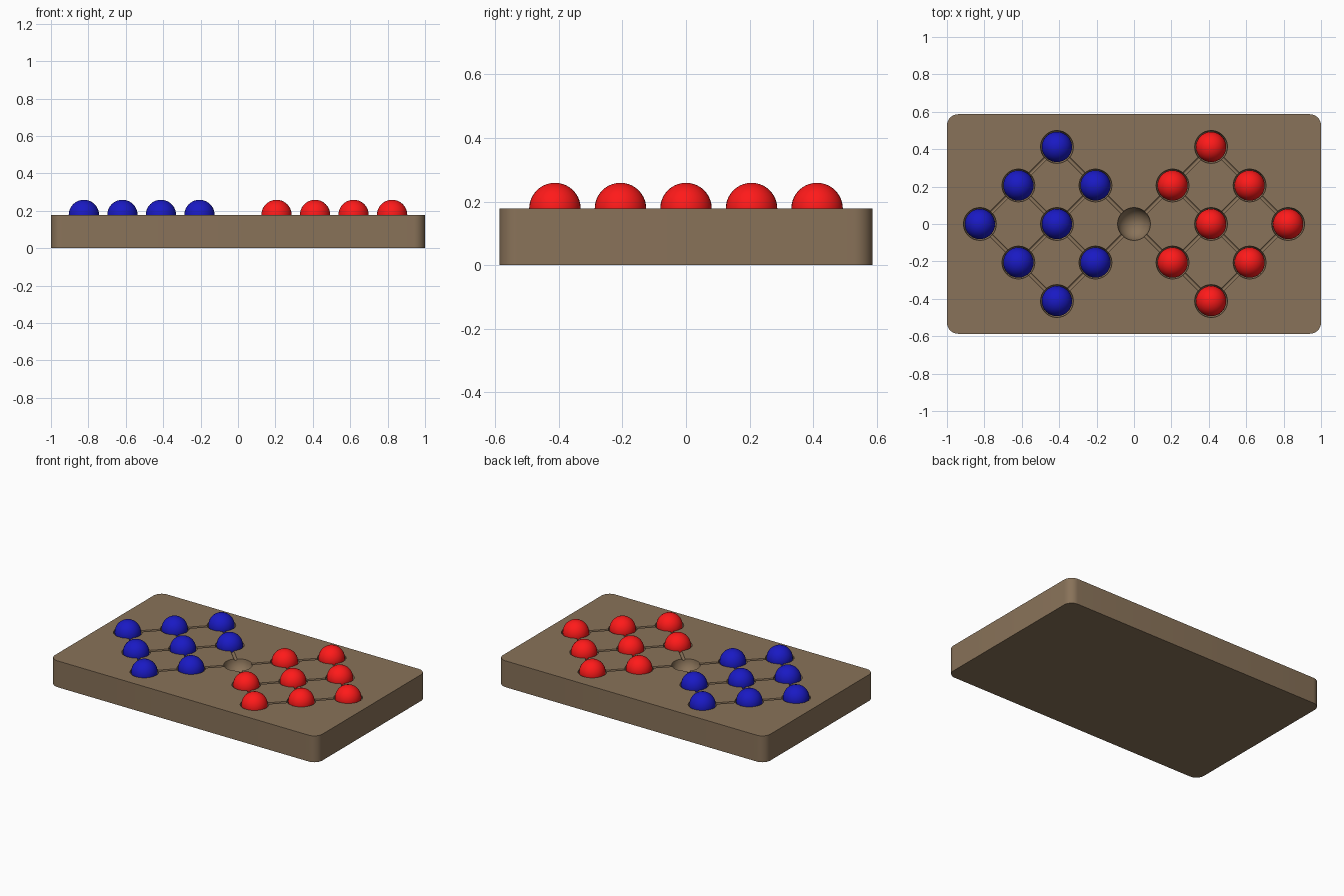
import bpy, bmesh, math
from mathutils import Matrix, Vector

if "Cube" in bpy.data.objects:
    bpy.data.objects.remove(bpy.data.objects["Cube"])

TOP = 0.178       # board thickness
STEP = 0.206      # half the diagonal spacing of the holes
PIT_R, BALL_R, GROOVE_R = 0.088, 0.081, 0.01


def material(name, rgb):
    m = bpy.data.materials.new(name)
    m.diffuse_color = (*rgb, 1)
    m.use_nodes = True
    m.node_tree.nodes["Principled BSDF"].inputs["Base Color"].default_value = m.diffuse_color
    return m


def make_object(name, bm, mat=None):
    me = bpy.data.meshes.new(name)
    bm.normal_update()
    bm.to_mesh(me)
    bm.free()
    ob = bpy.data.objects.new(name, me)
    bpy.context.collection.objects.link(ob)
    if mat:
        me.materials.append(mat)
    return ob


def smooth(ob):
    bpy.ops.object.select_all(action='DESELECT')
    ob.select_set(True)
    bpy.context.view_layer.objects.active = ob
    bpy.ops.object.shade_smooth_by_angle(angle=math.radians(35))


def spot(u, v):
    return Vector(((u + v) * STEP, (u - v) * STEP, TOP))


wood = material("wood", (0.25, 0.17, 0.10))
red = material("red", (1.0, 0.01, 0.01))
blue = material("blue", (0.01, 0.01, 0.55))

# Board: slab with rounded vertical corners
bm = bmesh.new()
bmesh.ops.create_cube(bm, size=1, matrix=Matrix.Translation((0, 0, TOP / 2))
                      @ Matrix.Diagonal((2, 1.174, TOP, 1)))
uprights = [e for e in bm.edges if abs(e.verts[0].co.z - e.verts[1].co.z) > 0.1]
bmesh.ops.bevel(bm, geom=uprights, offset=0.06, offset_type='OFFSET',
                segments=8, profile=0.5, affect='EDGES')
board = make_object("board", bm, wood)

# Two 3x3 diamonds that share the empty centre hole
sides = {1: red, -1: blue}
spots = [(s * i, s * j, s) for s in sides for i in range(3) for j in range(3) if i or j]

# Pit cutter: one sphere per hole
bm = bmesh.new()
for u, v, s in spots + [(0, 0, 1)]:
    bmesh.ops.create_uvsphere(bm, u_segments=32, v_segments=16, radius=PIT_R,
                              matrix=Matrix.Translation(spot(u, v)))
cutters = [make_object("pit_cutter", bm)]

# Groove cutters: one set of rods for each diagonal direction
for axis in (0, 1):
    bm = bmesh.new()
    for k in range(-2, 3):
        lo, hi = (-2, 2) if k == 0 else (0, 2) if k > 0 else (-2, 0)
        a, b = (spot(k, lo), spot(k, hi)) if axis else (spot(lo, k), spot(hi, k))
        rot = (b - a).to_track_quat('Z', 'Y').to_matrix().to_4x4()
        bmesh.ops.create_cone(bm, cap_ends=True, segments=12, radius1=GROOVE_R,
                              radius2=GROOVE_R, depth=(b - a).length,
                              matrix=Matrix.Translation((a + b) / 2) @ rot
                              @ Matrix.Rotation(math.radians(15), 4, 'Z'))
    cutters.append(make_object("groove_cutter", bm))

# Carve the board
bpy.context.view_layer.objects.active = board
for c in cutters:
    mod = board.modifiers.new(c.name, 'BOOLEAN')
    mod.operation, mod.solver, mod.object = 'DIFFERENCE', 'EXACT', c
    bpy.ops.object.modifier_apply(modifier=mod.name)
    bpy.data.objects.remove(c)
smooth(board)

# Marbles: red on the right, blue on the left, centre left empty
for s, mat in sides.items():
    bm = bmesh.new()
    bmesh.ops.create_uvsphere(bm, u_segments=32, v_segments=20, radius=BALL_R)
    ball = make_object(f"{mat.name}_marble", bm, mat)
    smooth(ball)
    mine = [(u, v) for u, v, side in spots if side == s]
    ball.location = spot(*mine[0])
    for u, v in mine[1:]:
        twin = ball.copy()
        twin.location = spot(u, v)
        bpy.context.collection.objects.link(twin)
